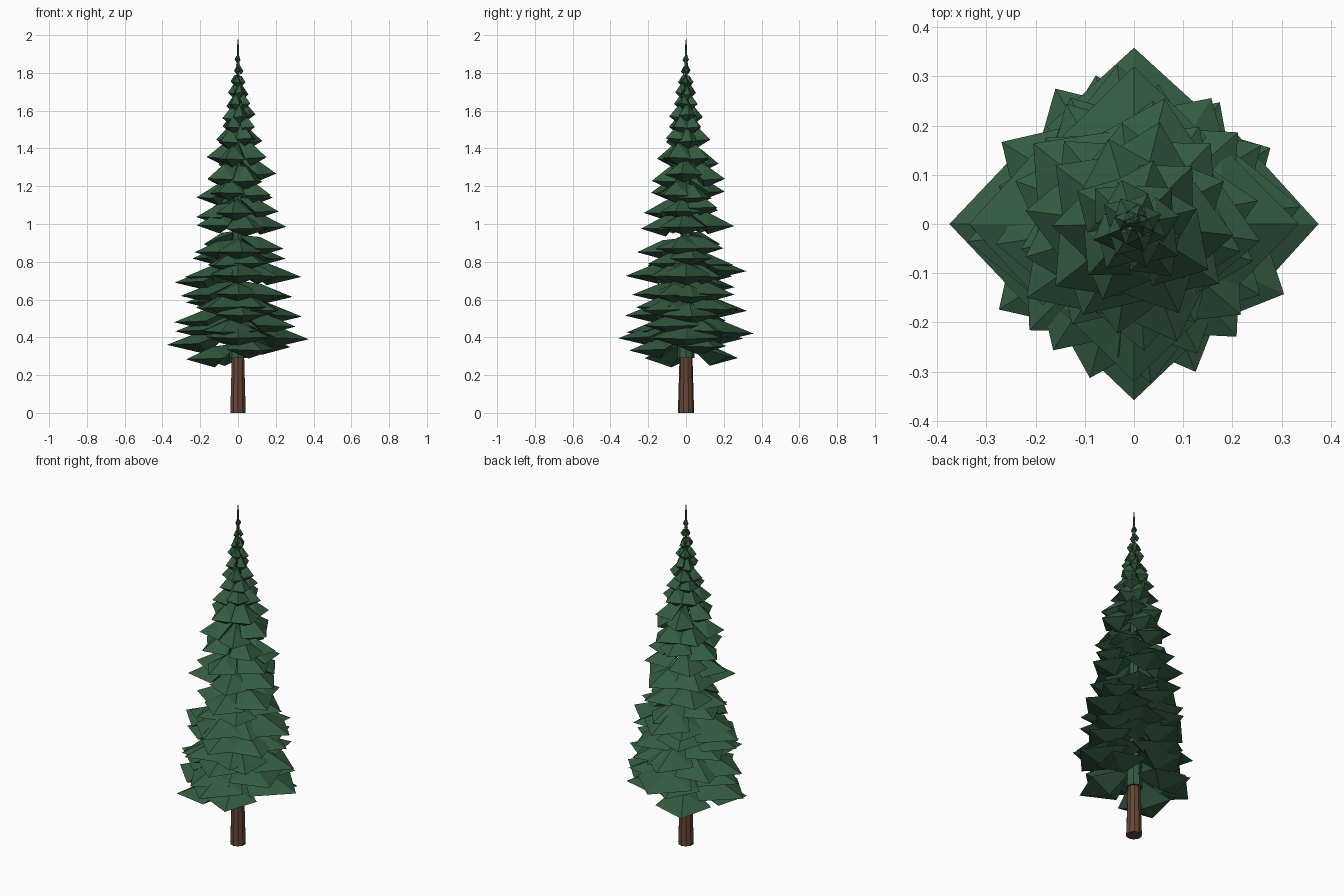
import bpy, bmesh, math, random
from mathutils import Matrix, Vector

random.seed(11)
cube = bpy.data.objects.get("Cube")
if cube:
    bpy.data.objects.remove(cube, do_unlink=True)


def make_material(name, colour):
    mat = bpy.data.materials.new(name)
    mat.use_nodes = True
    mat.diffuse_color = colour
    mat.node_tree.nodes["Principled BSDF"].inputs["Base Color"].default_value = colour
    return mat


bark = make_material("bark_brown", (0.13, 0.062, 0.036, 1))
needles = make_material("needle_green", (0.034, 0.105, 0.052, 1))


def make_object(name, bm, mat):
    bmesh.ops.recalc_face_normals(bm, faces=bm.faces)
    mesh = bpy.data.meshes.new(name)
    bm.to_mesh(mesh)
    bm.free()
    mesh.materials.append(mat)
    obj = bpy.data.objects.new(name, mesh)
    bpy.context.collection.objects.link(obj)
    return obj


def make_cone(name, z0, z1, r0, r1, sides, mat):
    bm = bmesh.new()
    bmesh.ops.create_cone(bm, cap_ends=True, segments=sides, radius1=r0, radius2=r1,
                          depth=z1 - z0, matrix=Matrix.Translation((0, 0, (z0 + z1) / 2)))
    return make_object(name, bm, mat)


def add_branch(bm, angle, length, tip_z, t):
    """Broad diamond with a raised ridge above and a keel below."""
    lift = 0.21 + 0.22 * t + 0.6 * t ** 3
    keel = 0.13 + 0.12 * t + 0.5 * t ** 3
    spread = 0.46 * random.uniform(0.94, 1.08)
    corner = 0.02 - 0.1 * t
    points = [(0, 0, lift + 0.05), (0.48, 0, lift), (1, 0, 0),
              (0.55, spread, corner), (0.55, -spread, corner), (0.45, 0, -keel)]
    place = Matrix.Translation((0, 0, tip_z)) @ Matrix.Rotation(angle, 4, 'Z')
    root, ridge, tip, left, right, under = [
        bm.verts.new(place @ (Vector(p) * length)) for p in points]
    for side in (left, right):
        for middle in (ridge, under):
            bm.faces.new((root, middle, side))
            bm.faces.new((middle, tip, side))


# Trunk and the slim green core the branches grow from
make_cone("trunk", 0, 1.2, 0.043, 0.008, 10, bark)
make_cone("foliage_core", 0.29, 1.95, 0.045, 0.004, 8, needles)
make_cone("top_spire", 1.84, 2.0, 0.01, 0, 5, needles)

# Whorls of branches: tip height, reach, number of branches, turn in degrees
tiers = [
    (0.315, 0.325, 4, 30), (0.39, 0.375, 4, 0), (0.43, 0.33, 5, 38),
    (0.51, 0.34, 4, 6), (0.52, 0.315, 4, 50), (0.58, 0.305, 5, 15),
    (0.64, 0.30, 5, 50), (0.72, 0.335, 4, 0), (0.74, 0.28, 5, 40),
    (0.81, 0.255, 5, 15), (0.88, 0.255, 5, 55), (0.97, 0.265, 5, 0),
    (1.06, 0.23, 5, 54), (1.15, 0.22, 5, 30), (1.25, 0.21, 5, 0),
    (1.34, 0.18, 5, 38), (1.44, 0.14, 5, 10), (1.51, 0.11, 4, 50),
    (1.57, 0.093, 4, 15), (1.63, 0.073, 4, 60), (1.69, 0.06, 4, 25),
    (1.75, 0.045, 4, 70), (1.81, 0.03, 3, 10), (1.87, 0.02, 3, 50),
]
main_heights = (0, 0.03, -0.03, 0.005)
for number, (z, reach, count, turn) in enumerate(tiers):
    bm = bmesh.new()
    main_whorl = count == 4 and turn < 10
    t = max(0, (z - 0.7) / 1.2)
    for i in range(count):
        angle = math.radians(turn) + math.tau * i / count
        if main_whorl:
            length = reach * (1 if i % 2 == 0 else 0.955)
            height = z + main_heights[i]
        else:
            angle += math.radians(random.uniform(-9, 9))
            length = reach * random.uniform(0.92, 1.02)
            height = z + random.uniform(-0.12, 0.12) * reach
        add_branch(bm, angle, length, height, t)
    make_object(f"branch_tier_{number + 1}", bm, needles)
